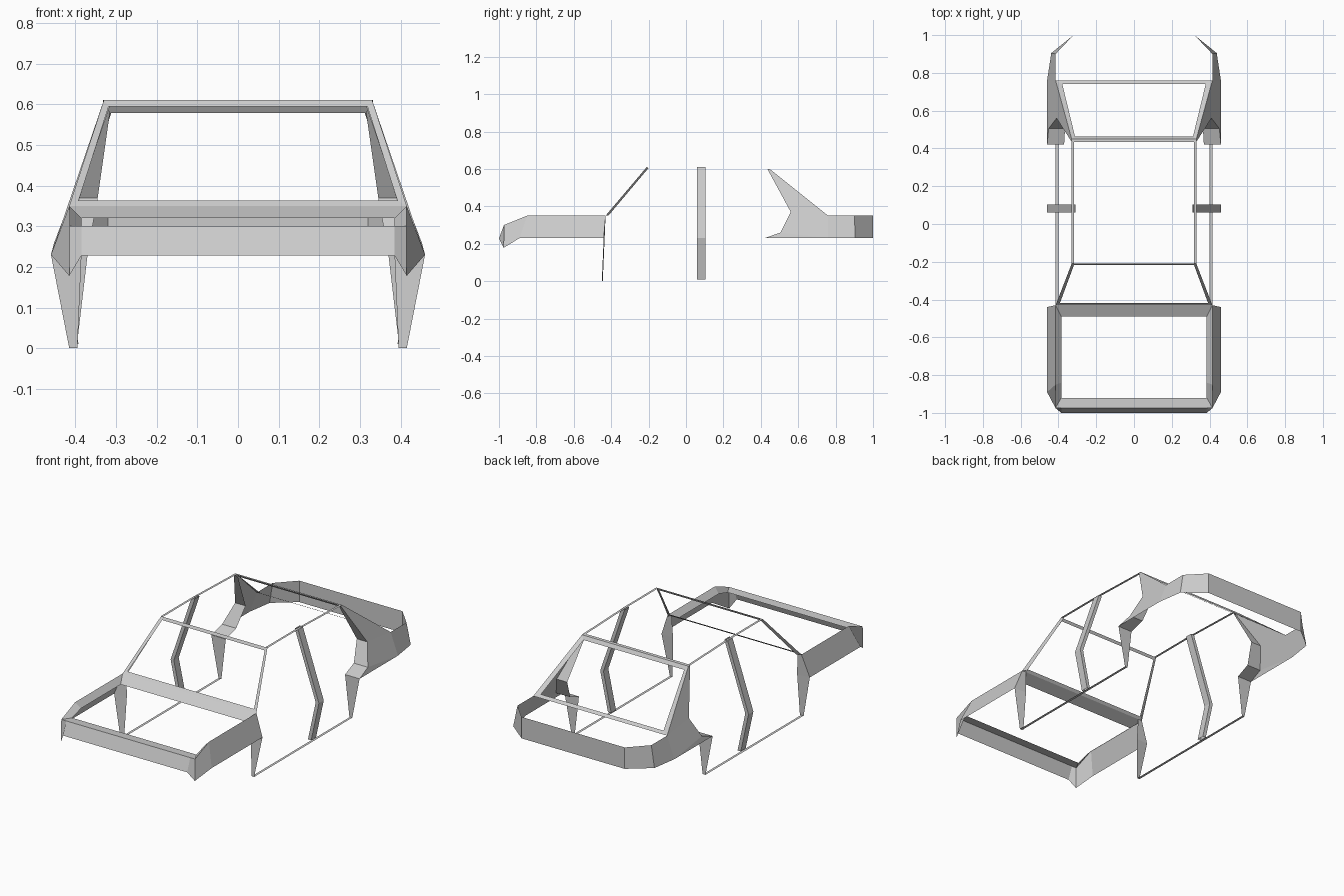
import bpy, bmesh


def strip(name, a, b, closed=False):
    """Flat-faced strip between two matching polylines, mirrored across x = 0."""
    bm = bmesh.new()
    cache = {}

    def vert(p):
        if p not in cache:
            cache[p] = bm.verts.new(p)
        return cache[p]

    n = len(a)
    for i in range(n if closed else n - 1):
        j = (i + 1) % n
        loop = list(dict.fromkeys([a[i], a[j], b[j], b[i]]))
        if len(loop) > 2:
            bm.faces.new([vert(p) for p in loop])
    bmesh.ops.recalc_face_normals(bm, faces=bm.faces[:])
    mesh = bpy.data.meshes.new(name)
    bm.to_mesh(mesh)
    bm.free()
    ob = bpy.data.objects.new(name, mesh)
    bpy.context.collection.objects.link(ob)
    mod = ob.modifiers.new("mirror", "MIRROR")
    mod.use_clip = True
    return ob


# Front fender side, sloping outwards to the lower edge
strip("front_fender",
      [(.415, -.43, .35), (.415, -.85, .35), (.415, -.973, .30)],
      [(.46, -.44, .23), (.46, -.89, .23), (.415, -.975, .178)])

# Nose panel with its dropped outer corner
strip("nose_panel",
      [(0, -.973, .30), (.385, -.973, .30), (.415, -.973, .30)],
      [(0, -1, .228), (.385, -1, .228), (.415, -.975, .178)])

# Rim around the hood opening
strip("hood_rim",
      [(0, -.973, .30), (.415, -.973, .30), (.415, -.85, .35),
       (.415, -.43, .35), (0, -.43, .35)],
      [(0, -.92, .297), (.385, -.92, .297), (.385, -.84, .32),
       (.385, -.49, .32), (0, -.49, .32)])

# Windshield frame
strip("windshield_frame",
      [(0, -.43, .35), (.415, -.43, .35), (.33, -.21, .61), (0, -.21, .61)],
      [(0, -.418, .363), (.392, -.418, .363), (.318, -.218, .595), (0, -.218, .595)])

# Front door jamb: return of the windshield pillar, then the tapering post
strip("front_pillar_return",
      [(.33, -.21, .61), (.415, -.43, .35)],
      [(.32, -.2, .605), (.395, -.415, .35)])
strip("front_post",
      [(.415, -.43, .35), (.46, -.44, .23), (.415, -.45, 0)],
      [(.39, -.43, .35), (.385, -.435, .23), (.395, -.445, 0)])

# Sill and roof rail
strip("sill", [(.415, -.45, 0), (.415, .42, 0)], [(.400, -.45, 0), (.400, .42, 0)])
strip("roof_rail",
      [(.332, -.21, .61), (.332, .06, .61), (.332, .45, .598)],
      [(.318, -.21, .61), (.318, .06, .61), (.318, .45, .598)])
strip("roof_rear_bar",
      [(0, .434, .6), (.32, .434, .6)], [(0, .45, .598), (.33, .45, .598)])

# Centre door pillar, a bent box section
outer = [(.412, .01), (.46, .23), (.33, .61)]
for side, (p, q) in {"outer": ((0, .06), (0, .103)), "front": ((0, .06), (.02, .06)),
                     "inner": ((.02, .06), (.02, .103)), "rear": ((0, .103), (.02, .103))}.items():
    strip("centre_pillar_" + side,
          [(x - p[0], p[1], z) for x, z in outer],
          [(x - q[0], q[1], z) for x, z in outer])

# Rear pillar and quarter panel
jamb = [(.33, .435, .60), (.41, .56, .37), (.452, .505, .26), (.46, .42, .23)]
strip("quarter_panel", jamb,
      [(.33, .45, .598), (.415, .76, .35), (.46, .76, .23), (.46, .76, .23)])

# Rear door jamb turning inwards, then the tapering lower post
strip("rear_jamb", jamb + [(.415, .42, 0)],
      [(.315, .45, .58), (.345, .56, .37), (.365, .505, .26), (.37, .42, .23), (.397, .42, 0)])

# Rear window frame
strip("rear_window_frame",
      [(0, .45, .598), (.33, .45, .598), (.415, .76, .35), (0, .76, .35)],
      [(0, .462, .578), (.312, .462, .578), (.38, .742, .362), (0, .742, .362)])

# Tail wrapping around the back
strip("tail_panel",
      [(.415, .76, .35), (.415, .9, .35), (.32, 1, .35), (0, 1, .35)],
      [(.46, .76, .23), (.438, .905, .23), (.32, 1, .23), (0, 1, .23)])
